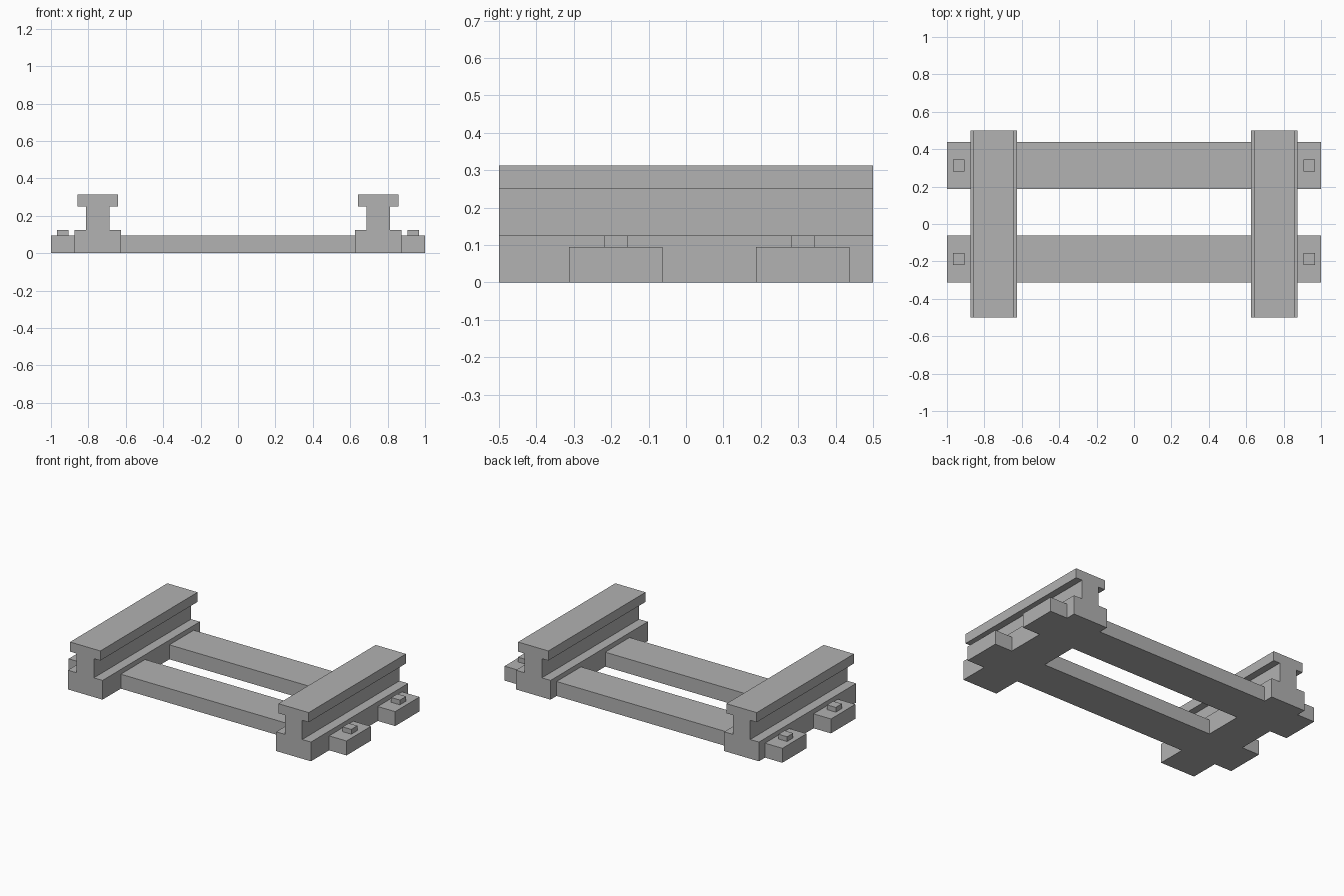
import bpy
import bmesh

default = bpy.data.objects.get("Cube")
if default:
    bpy.data.objects.remove(default, do_unlink=True)

# Single plain grey
grey = bpy.data.materials.new("plain_grey")
grey.use_nodes = True
colour = (0.445, 0.445, 0.445, 1)
grey.diffuse_color = colour
grey.node_tree.nodes["Principled BSDF"].inputs["Base Color"].default_value = colour


def extrude_profile(name, points, offset):
    """Extrude a closed outline in the XZ plane along y."""
    bm = bmesh.new()
    face = bm.faces.new([bm.verts.new((x, offset[1], z)) for x, z in points])
    grown = bmesh.ops.extrude_face_region(bm, geom=[face])["geom"]
    moved = [v for v in grown if isinstance(v, bmesh.types.BMVert)]
    bmesh.ops.translate(bm, verts=moved, vec=(0, -2 * offset[1], 0))
    bmesh.ops.translate(bm, verts=bm.verts, vec=(offset[0], 0, 0))
    bmesh.ops.recalc_face_normals(bm, faces=bm.faces)
    return finish(name, bm)


def box(name, centre, size):
    bm = bmesh.new()
    bmesh.ops.create_cube(bm, size=1)
    bmesh.ops.scale(bm, verts=bm.verts, vec=size)
    bmesh.ops.translate(bm, verts=bm.verts, vec=centre)
    return finish(name, bm)


def finish(name, bm):
    mesh = bpy.data.meshes.new(name)
    bm.to_mesh(mesh)
    bm.free()
    mesh.materials.append(grey)
    obj = bpy.data.objects.new(name, mesh)
    bpy.context.collection.objects.link(obj)
    return obj


# Rail cross-section: wide foot, narrow web, overhanging head
half = [(0.125, 0), (0.125, 0.125), (0.0625, 0.125),
        (0.0625, 0.25), (0.109, 0.25), (0.109, 0.3125)]
outline = half + [(-x, z) for x, z in reversed(half)]
sides = (("left", 1), ("right", -1))

for side, sign in sides:
    extrude_profile(f"{side}_rail", outline, (sign * 0.75, 0.5))

# Sleepers with a small bolt near each end
for row, y in (("front", -0.1875), ("back", 0.3125)):
    box(f"{row}_sleeper", (0, y, 0.047), (2, 0.25, 0.094))
    for side, sign in sides:
        box(f"{row}_{side}_bolt", (sign * 0.9375, y, 0.1075), (0.0625, 0.0625, 0.035))
